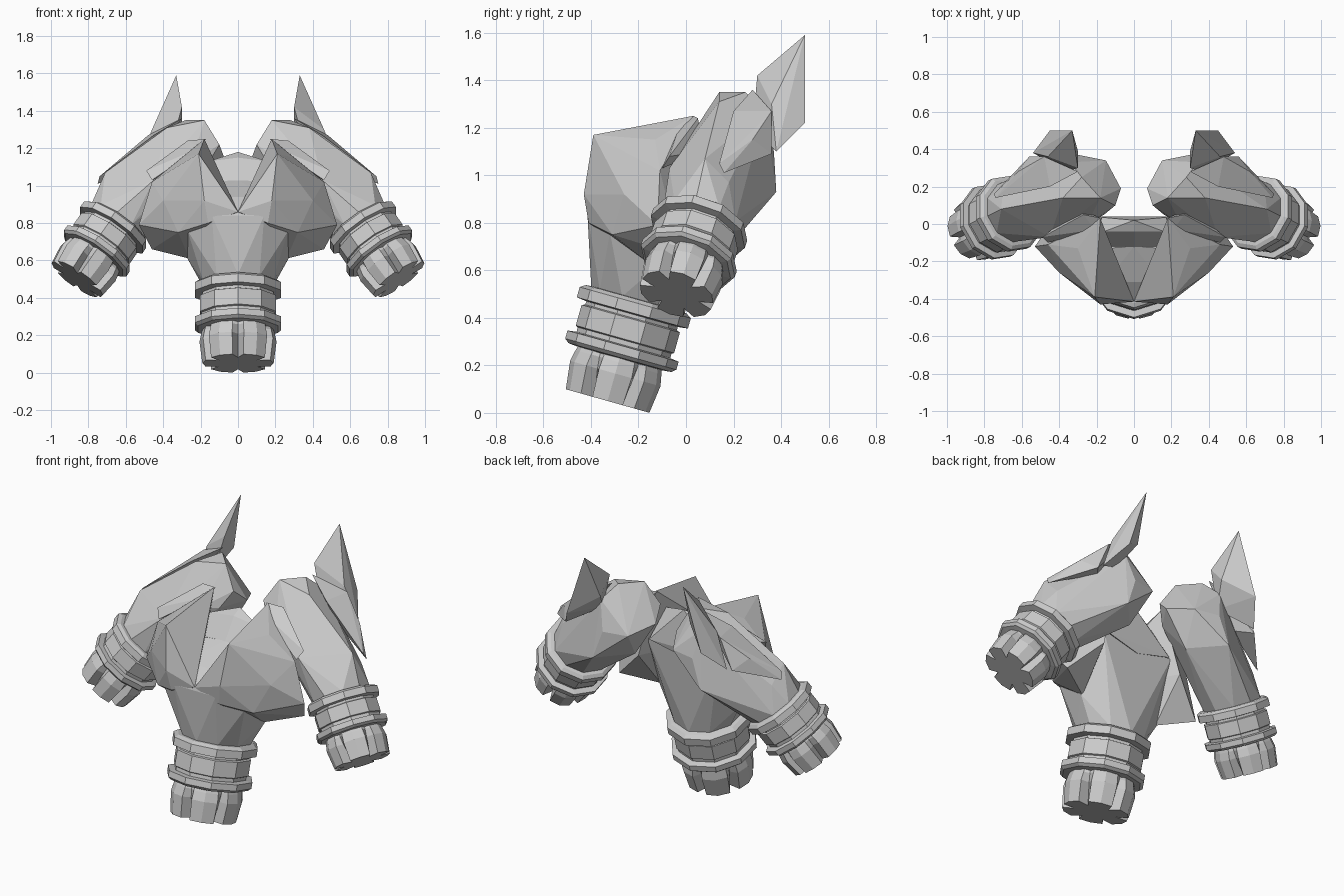
import bpy, bmesh, math
from mathutils import Vector, Matrix

if "Cube" in bpy.data.objects:
    bpy.data.objects.remove(bpy.data.objects["Cube"], do_unlink=True)

stone = bpy.data.materials.new("stone_grey")
stone.use_nodes = True
GREY = (0.6, 0.6, 0.6, 1)
stone.diffuse_color = GREY
stone.node_tree.nodes["Principled BSDF"].inputs["Base Color"].default_value = GREY


def finish(name, bm, mirror=False):
    bmesh.ops.recalc_face_normals(bm, faces=bm.faces)
    me = bpy.data.meshes.new(name)
    bm.to_mesh(me)
    bm.free()
    me.materials.append(stone)
    ob = bpy.data.objects.new(name, me)
    bpy.context.scene.collection.objects.link(ob)
    if mirror:
        ob.modifiers.new("mirror", "MIRROR").use_mirror_merge = False
    return ob


def hull(name, points, mirror=True):
    """Faceted block: the convex hull of a few corner points."""
    bm = bmesh.new()
    for p in points:
        bm.verts.new(p)
    res = bmesh.ops.convex_hull(bm, input=bm.verts)
    junk = {g for g in res["geom_interior"] + res["geom_unused"] if isinstance(g, bmesh.types.BMVert)}
    bmesh.ops.delete(bm, geom=list(junk), context="VERTS")
    bmesh.ops.dissolve_limit(bm, angle_limit=0.03, verts=bm.verts, edges=bm.edges)
    return finish(name, bm, mirror)


def both(points):
    """Centre-line points stay single, the others get a mirrored twin."""
    return points + [(-x, y, z) for x, y, z in points if x > 0]


def loft(name, loops, frame, mirror):
    """Skin a stack of equal-sized loops and cap both ends."""
    bm = bmesh.new()
    rows = [[bm.verts.new(frame @ Vector(p)) for p in loop] for loop in loops]
    n = len(rows[0])
    for a, b in zip(rows, rows[1:]):
        for i in range(n):
            j = (i + 1) % n
            bm.faces.new((a[i], a[j], b[j], b[i]))
    bm.faces.new(rows[0][::-1])
    bm.faces.new(rows[-1])
    return finish(name, bm, mirror)


def leg_frame(base, up, scale):
    z = Vector(up).normalized()
    x = (Vector((1, 0, 0)) - z * z.x).normalized()
    y = z.cross(x)
    rot = Matrix((x, y, z)).transposed().to_4x4()
    return Matrix.Translation(base) @ rot @ Matrix.Scale(scale, 4)


def ring_loop(z, r, sides=10):
    return [(r * math.cos(a), r * math.sin(a), z)
            for a in (i * math.tau / sides - math.pi / 2 for i in range(sides))]


def toe_loop(z, r, notch):
    pts = []
    for i in range(6):
        for deg, f in ((0, notch), (9, 1), (30, 1.03), (51, 1)):
            a = math.radians(-90 + i * 60 + deg)
            pts.append((r * f * math.cos(a), r * f * math.sin(a), z))
    return pts


CUFF = [(0.185, 0.17), (0.19, 0.225), (0.205, 0.243), (0.24, 0.243), (0.245, 0.205),
        (0.265, 0.205), (0.27, 0.215), (0.36, 0.215), (0.365, 0.2), (0.38, 0.2),
        (0.385, 0.243), (0.43, 0.243), (0.445, 0.22), (0.45, 0.17)]
TOES = [(0.0, 0.185, 0.62), (0.12, 0.2, 0.78), (0.17, 0.19, 0.88), (0.23, 0.17, 0.97)]


def leg(prefix, frame, mirror):
    loft(prefix + "_cuff", [ring_loop(*c) for c in CUFF], frame, mirror)
    loft(prefix + "_foot", [toe_loop(*t) for t in TOES], frame, mirror)


# Legs
front = leg_frame((0, -0.33, 0.05), (0, 0.27, 0.96), 1.0)
side = leg_frame((0.86, -0.04, 0.5), (-0.55, 0.27, 0.79), 0.86)
leg("front_leg", front, False)
leg("side_leg", side, True)
front_top = [front @ Vector(p) for p in ring_loop(0.44, 0.195)]
side_top = [side @ Vector(p) for p in ring_loop(0.44, 0.195)]

# Chest core with a flat-bottomed hollow, and the wall behind it
hull("chest_core", both([
    (0, -0.41, 0.86), (0.15, -0.31, 0.94), (0.15, -0.13, 1.02), (0, -0.12, 1.03),
    (0.14, -0.415, 0.84), (0.27, -0.32, 0.76), (0.27, -0.13, 0.61),
    (0.24, 0.03, 0.95)]) + front_top, False)
hull("chest_back", both([
    (0, -0.13, 1.02), (0.16, -0.13, 1.0), (0.16, -0.04, 1.13), (0, -0.04, 1.15),
    (0, 0.02, 1.18), (0.22, 0.04, 0.95), (0, 0.03, 0.9)]), False)

# Chest sides rising to peaks and reaching out to the arms
hull("chest_side", [
    (0, -0.415, 0.86), (0.18, -0.43, 0.92), (0.21, -0.39, 1.17), (0.21, -0.23, 1.19),
    (0.18, 0.03, 1.25), (0.15, -0.14, 1.04), (0.4, -0.26, 0.92), (0.3, -0.13, 1.15),
    (0.16, -0.41, 0.8), (0.32, -0.31, 0.75), (0.53, -0.12, 0.79), (0.46, -0.02, 0.66),
    (0.46, -0.11, 1.02), (0.26, -0.13, 0.61), (0.27, 0.07, 0.85)])

# Shoulders, swept from a blunt inner end to the side cuffs
hull("shoulder", [
    (0.18, 0.14, 1.35), (0.28, 0.25, 1.35), (0.1, 0.1, 1.22), (0.07, 0.19, 1.14),
    (0.15, 0.34, 1.1), (0.3, 0.37, 1.1), (0.36, 0.38, 0.93), (0.16, 0.05, 1.12),
    (0.25, 0.0, 1.12), (0.45, -0.07, 1.03), (0.34, 0.33, 1.27), (0.38, 0.14, 1.31),
    (0.2, 0.2, 0.93), (0.71, 0.08, 1.07), (0.7, 0.18, 0.97)] + side_top)

# Strap plate over the front of each shoulder
hull("shoulder_strap", [
    (0.17, 0.03, 1.25), (0.21, -0.03, 1.2), (0.46, -0.1, 1.03), (0.49, -0.07, 1.08),
    (0.27, 0.05, 1.24), (0.3, 0.08, 1.1)])

# Back spike and its long tail plate
hull("spike", [
    (0.33, 0.5, 1.59), (0.45, 0.5, 1.22), (0.3, 0.3, 1.42), (0.3, 0.39, 1.32),
    (0.46, 0.36, 1.3), (0.54, 0.38, 1.1), (0.36, 0.28, 1.2)])
hull("spike_tail", [
    (0.3, 0.28, 1.36), (0.48, 0.36, 1.27), (0.56, 0.36, 1.09), (0.75, 0.16, 1.01),
    (0.74, 0.14, 1.05), (0.62, 0.28, 1.15), (0.48, 0.26, 1.12), (0.45, 0.2, 1.27)])
